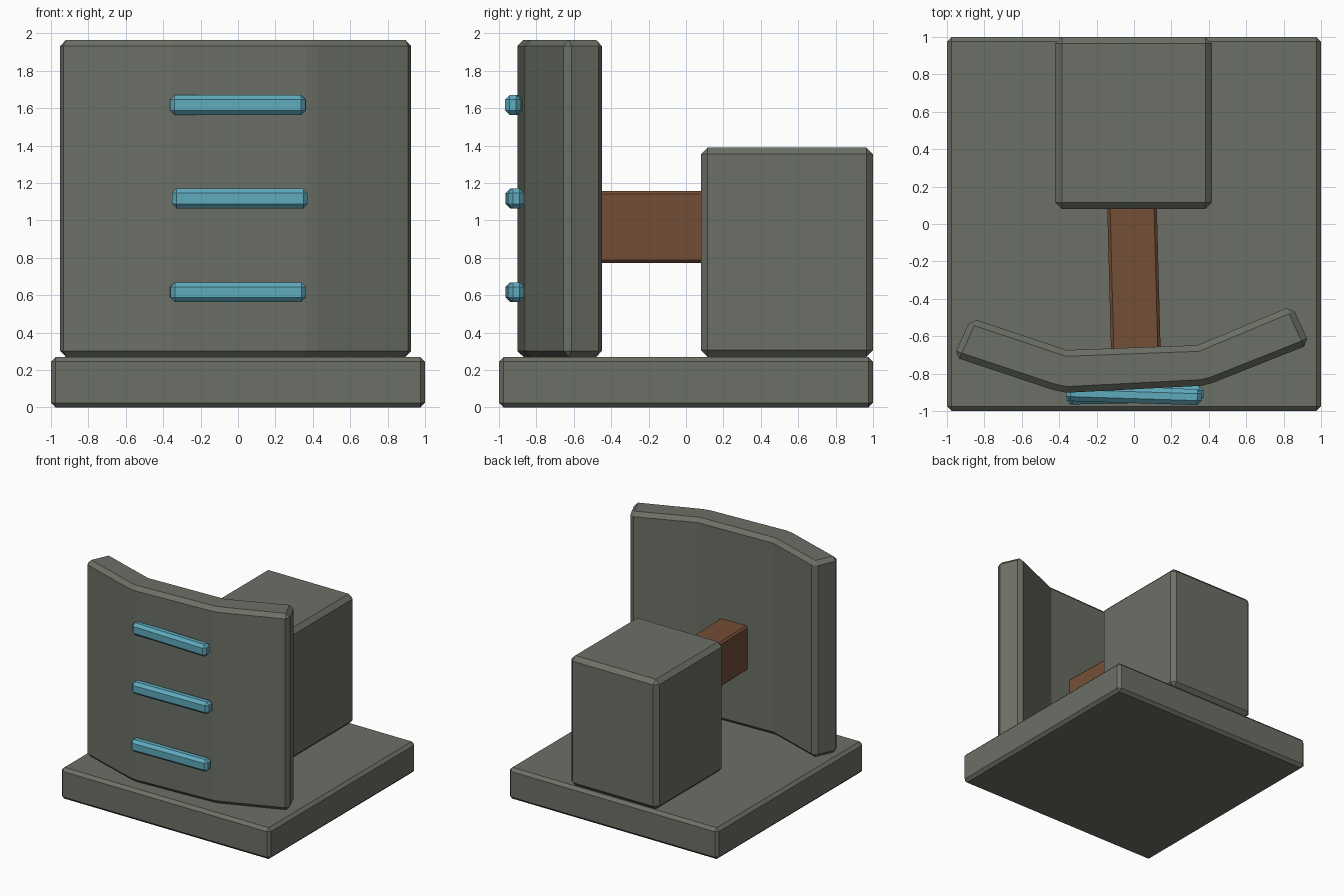
import bpy
import bmesh
import math

if "Cube" in bpy.data.objects:
    bpy.data.objects.remove(bpy.data.objects["Cube"])


def srgb(r, g, b):
    def lin(c):
        c /= 255
        return c / 12.92 if c <= 0.04045 else ((c + 0.055) / 1.055) ** 2.4
    return (lin(r), lin(g), lin(b), 1)


def material(name, rgb):
    m = bpy.data.materials.new(name)
    m.diffuse_color = srgb(*rgb)
    m.use_nodes = True
    m.node_tree.nodes["Principled BSDF"].inputs["Base Color"].default_value = m.diffuse_color
    return m


STONE = material("grey stone", (108, 112, 102))
WOOD = material("brown wood", (115, 78, 54))
GLOW = material("light blue", (95, 170, 190))


def finish(name, bm, mat, bevel):
    """Turn a bmesh into an object with chamfered edges."""
    bmesh.ops.recalc_face_normals(bm, faces=bm.faces)
    mesh = bpy.data.meshes.new(name)
    bm.to_mesh(mesh)
    bm.free()
    mesh.materials.append(mat)
    ob = bpy.data.objects.new(name, mesh)
    bpy.context.collection.objects.link(ob)
    mod = ob.modifiers.new("chamfer", 'BEVEL')
    mod.width = bevel
    mod.segments = 1
    mod.limit_method = 'ANGLE'
    mod.angle_limit = math.radians(30)
    return ob


def box(name, center, size, mat, bevel, turn=0.0):
    bm = bmesh.new()
    bmesh.ops.create_cube(bm, size=1)
    bmesh.ops.scale(bm, vec=size, verts=bm.verts)
    ob = finish(name, bm, mat, bevel)
    ob.location = center
    ob.rotation_euler.z = math.radians(turn)
    return ob


def prism(name, outline, z0, z1, mat, bevel):
    bm = bmesh.new()
    face = bm.faces.new([bm.verts.new((x, y, z0)) for x, y in outline])
    out = bmesh.ops.extrude_face_region(bm, geom=[face])
    top = [v for v in out["geom"] if isinstance(v, bmesh.types.BMVert)]
    bmesh.ops.translate(bm, vec=(0, 0, z1 - z0), verts=top)
    return finish(name, bm, mat, bevel)


# Square base slab and rear block
box("base_slab", (0, 0, 0.135), (2, 2, 0.27), STONE, 0.025)
box("rear_block", (-0.002, 0.54, 0.83), (0.84, 0.92, 1.12), STONE, 0.036)

# Beam joining the block to the shield
box("beam", (0, -0.31, 0.965), (0.265, 0.88, 0.385), WOOD, 0.015, 1.5)

# Bent front shield, drawn as a plan outline and raised
shield = [(-0.965, -0.71), (-0.43, -0.888), (-0.36, -0.902),
          (0.36, -0.865), (0.42, -0.85), (0.94, -0.643),
          (0.845, -0.437), (0.34, -0.648), (-0.36, -0.674), (-0.872, -0.503)]
prism("shield", shield, 0.27, 1.965, STONE, 0.033)

# Three bars across the shield
for i, (x, z, turn) in enumerate([(0.0, 0.617, 1.2), (0.01, 1.117, 1.2),
                                  (0.0, 1.617, -1.8)]):
    box(f"bar_{i + 1}", (x, -0.915, z), (0.725, 0.085, 0.105), GLOW, 0.024, turn)
